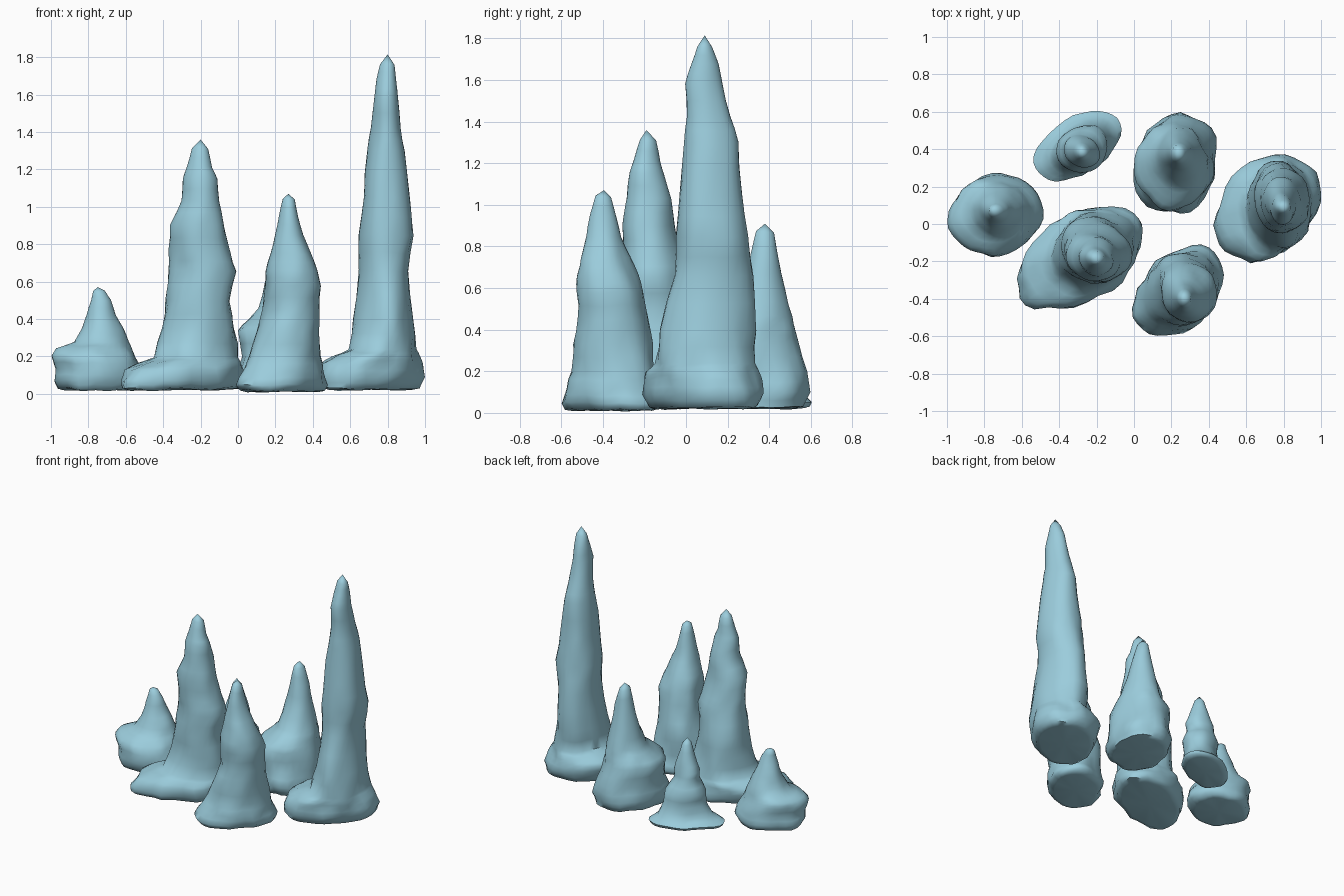
import bpy, bmesh, math
from mathutils import Vector, noise

stone = bpy.data.materials.new("pale blue stone")
stone.diffuse_color = (0.33, 0.61, 0.72, 1)
SIDES = 30


def lerp(a, b, t):
    return [p + (q - p) * t for p, q in zip(a, b)]


def stalagmite(name, lean, tip, rings):
    """Loft slanted ovals. Each ring: z, x min, x max, y min, y max.
    lean stretches the ovals along the diagonal near the foot only."""
    bm = bmesh.new()
    # rounded underside
    z, x0, x1, y0, y1 = rings[0]
    mx, my = (x0 + x1) / 2, (y0 + y1) / 2
    fine = [lerp((z - 0.008, mx, mx, my, my), (z - 0.008, x0, x1, y0, y1), 0.85)]
    for a, b in zip(rings, rings[1:]):
        fine += [a, lerp(a, b, 0.5)]
    fine.append(rings[-1])
    loops = []
    for z, x0, x1, y0, y1 in fine:
        cx, cy, rx, ry = (x0 + x1) / 2, (y0 + y1) / 2, (x1 - x0) / 2, (y1 - y0) / 2
        skew = math.asin(lean * max(-0.2, 1 - z / 0.3))
        loop = []
        for i in range(SIDES):
            t = math.tau * i / SIDES
            ox, oy = rx * math.cos(t), ry * math.sin(t + skew)
            # lumpy surface
            p = Vector((cx + ox, cy + oy, z * 0.8))
            k = 1 + 0.09 * noise.noise(p * 6.5) + 0.06 * noise.noise(p * 13)
            dz = 0.012 * noise.noise(Vector((ox * 9, oy * 9, cx * 7)))
            loop.append(bm.verts.new((cx + ox * k, cy + oy * k, max(0, z + dz))))
        loops.append(loop)
    for lo, hi in zip(loops, loops[1:]):
        for i in range(SIDES):
            j = (i + 1) % SIDES
            bm.faces.new((lo[i], lo[j], hi[j], hi[i]))
    # pointed tip and closed underside
    peak = bm.verts.new(tip)
    foot = bm.verts.new((mx, my, fine[0][0]))
    for i in range(SIDES):
        j = (i + 1) % SIDES
        bm.faces.new((loops[-1][i], loops[-1][j], peak))
        bm.faces.new((loops[0][j], loops[0][i], foot))
    bmesh.ops.recalc_face_normals(bm, faces=bm.faces)
    me = bpy.data.meshes.new(name)
    bm.to_mesh(me)
    bm.free()
    me.materials.append(stone)
    ob = bpy.data.objects.new(name, me)
    bpy.context.collection.objects.link(ob)
    bpy.ops.object.select_all(action='DESELECT')
    ob.select_set(True)
    bpy.context.view_layer.objects.active = ob
    bpy.ops.object.shade_smooth_by_angle(angle=math.radians(65))


# short one on the left, with a shoulder
stalagmite("left_stalagmite", 0.15, (-0.75, 0.07, 0.57), [
    (0.03, -0.96, -0.52, -0.15, 0.25), (0.07, -0.98, -0.49, -0.17, 0.27),
    (0.13, -0.97, -0.51, -0.17, 0.26), (0.20, -0.99, -0.55, -0.17, 0.24),
    (0.24, -0.97, -0.57, -0.13, 0.23), (0.28, -0.88, -0.59, -0.07, 0.21),
    (0.35, -0.84, -0.62, -0.03, 0.18), (0.42, -0.81, -0.66, 0.0, 0.15),
    (0.50, -0.785, -0.68, 0.02, 0.12), (0.55, -0.775, -0.71, 0.04, 0.1)])

# small one at the back left, with a flared foot
stalagmite("back_left_stalagmite", 0.55, (-0.28, 0.385, 0.64), [
    (0.03, -0.52, -0.08, 0.24, 0.60), (0.05, -0.53, -0.07, 0.23, 0.61),
    (0.09, -0.45, -0.11, 0.26, 0.56), (0.17, -0.41, -0.14, 0.28, 0.53),
    (0.26, -0.41, -0.14, 0.28, 0.53), (0.35, -0.37, -0.19, 0.31, 0.48),
    (0.41, -0.37, -0.18, 0.30, 0.47), (0.50, -0.34, -0.21, 0.32, 0.45),
    (0.60, -0.31, -0.245, 0.35, 0.42)])

# tall one in the middle, with a low lobe at its foot
stalagmite("middle_stalagmite", 0.55, (-0.2, -0.19, 1.36), [
    (0.03, -0.62, 0.04, -0.44, 0.08), (0.07, -0.63, 0.06, -0.45, 0.09),
    (0.13, -0.61, 0.04, -0.44, 0.08), (0.165, -0.54, 0.02, -0.41, 0.08),
    (0.20, -0.44, 0.0, -0.36, 0.07), (0.35, -0.405, -0.02, -0.32, 0.05),
    (0.50, -0.385, -0.045, -0.31, 0.03), (0.66, -0.37, -0.01, -0.31, 0.01),
    (0.76, -0.365, -0.045, -0.30, -0.02), (0.90, -0.36, -0.065, -0.30, -0.05),
    (1.03, -0.30, -0.1, -0.28, -0.07), (1.15, -0.295, -0.115, -0.27, -0.1),
    (1.21, -0.275, -0.14, -0.25, -0.12), (1.31, -0.245, -0.16, -0.22, -0.145)])

# medium one at the back, with a shoulder towards the front left
stalagmite("back_right_stalagmite", 0.2, (0.24, 0.38, 0.91), [
    (0.03, 0.02, 0.43, 0.07, 0.57), (0.10, 0.0, 0.45, 0.05, 0.59),
    (0.20, 0.02, 0.43, 0.07, 0.57), (0.34, 0.0, 0.41, 0.08, 0.54),
    (0.40, 0.06, 0.39, 0.13, 0.53), (0.46, 0.11, 0.37, 0.2, 0.51),
    (0.60, 0.15, 0.34, 0.27, 0.47), (0.75, 0.18, 0.31, 0.31, 0.445),
    (0.87, 0.205, 0.275, 0.335, 0.425)])

# medium one at the front right
stalagmite("front_stalagmite", 0.42, (0.27, -0.395, 1.07), [
    (0.02, 0.02, 0.46, -0.59, -0.13), (0.05, 0.0, 0.48, -0.61, -0.11),
    (0.12, 0.03, 0.46, -0.58, -0.14), (0.20, 0.06, 0.44, -0.55, -0.15),
    (0.33, 0.1, 0.43, -0.54, -0.16), (0.45, 0.13, 0.43, -0.52, -0.18),
    (0.58, 0.14, 0.445, -0.53, -0.2), (0.66, 0.14, 0.425, -0.525, -0.23),
    (0.75, 0.17, 0.39, -0.51, -0.27), (0.85, 0.2, 0.35, -0.48, -0.31),
    (0.95, 0.22, 0.325, -0.46, -0.335), (1.04, 0.24, 0.305, -0.435, -0.36)])

# tallest one on the right, with a low lobe at its foot
stalagmite("right_stalagmite", 0.45, (0.8, 0.09, 1.815), [
    (0.03, 0.45, 0.97, -0.18, 0.35), (0.09, 0.43, 1.0, -0.2, 0.37),
    (0.16, 0.44, 0.98, -0.19, 0.36), (0.20, 0.51, 0.965, -0.18, 0.355),
    (0.24, 0.6, 0.955, -0.15, 0.345), (0.40, 0.62, 0.935, -0.11, 0.335),
    (0.66, 0.645, 0.91, -0.06, 0.32), (0.85, 0.65, 0.94, -0.05, 0.3),
    (1.05, 0.67, 0.92, -0.04, 0.27), (1.3, 0.69, 0.89, -0.01, 0.25),
    (1.42, 0.71, 0.87, 0.0, 0.21), (1.58, 0.725, 0.855, 0.0, 0.175),
    (1.68, 0.74, 0.845, 0.03, 0.155), (1.76, 0.76, 0.835, 0.055, 0.125)])
